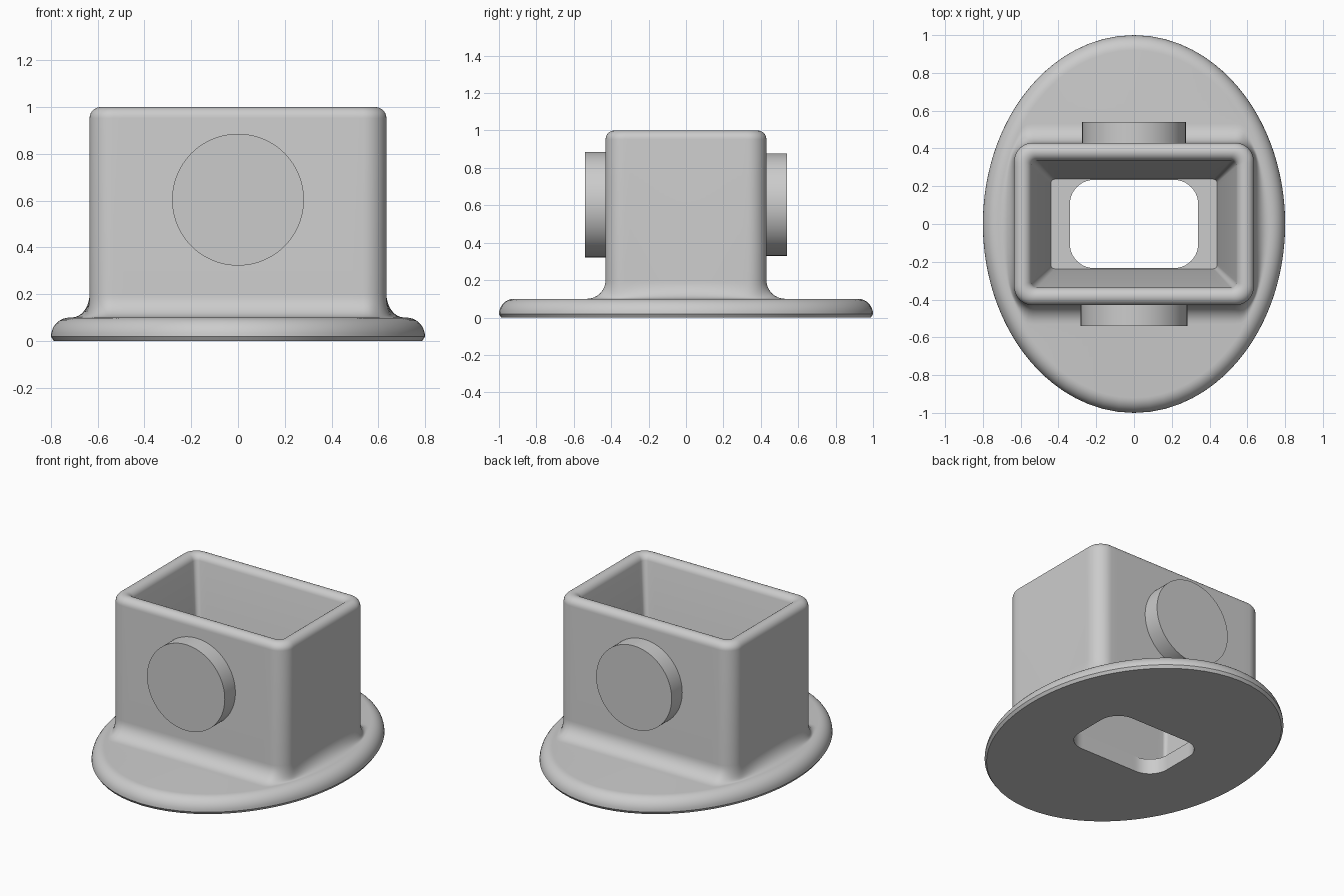
import bpy, bmesh, math

if "Cube" in bpy.data.objects:
    bpy.data.objects.remove(bpy.data.objects["Cube"])

grey = bpy.data.materials.new("light_grey")
grey.diffuse_color = (0.6, 0.6, 0.6, 1)
grey.use_nodes = True
grey.node_tree.nodes["Principled BSDF"].inputs["Base Color"].default_value = grey.diffuse_color

SIDE, CORNER = 24, 10   # segments per straight side and per rounded corner


def rounded_rect(hx, hy, r):
    """Points and outward normals of a rounded rectangle, counter-clockwise."""
    pts = []
    centres = [(hx - r, hy - r), (r - hx, hy - r), (r - hx, r - hy), (hx - r, r - hy)]
    for q, (cx, cy) in enumerate(centres):
        for i in range(CORNER + 1):
            a = math.pi / 2 * (q + i / CORNER)
            n = (math.cos(a), math.sin(a))
            pts.append((cx + r * n[0], cy + r * n[1], *n))
        nx, ny = centres[(q + 1) % 4]
        a = math.pi / 2 * (q + 1)
        n = (math.cos(a), math.sin(a))
        for i in range(1, SIDE):
            t = i / SIDE
            pts.append((cx + (nx - cx) * t + r * n[0], cy + (ny - cy) * t + r * n[1], *n))
    return pts


def flat_ring(hx, hy, r, z):
    return [(x, y, z) for x, y, _, _ in rounded_rect(hx, hy, r)]


def finish(name, bm):
    bmesh.ops.recalc_face_normals(bm, faces=bm.faces[:])
    me = bpy.data.meshes.new(name)
    bm.to_mesh(me)
    bm.free()
    ob = bpy.data.objects.new(name, me)
    bpy.context.collection.objects.link(ob)
    me.materials.append(grey)
    bpy.ops.object.select_all(action='DESELECT')
    ob.select_set(True)
    bpy.context.view_layer.objects.active = ob
    bpy.ops.object.shade_smooth_by_angle(angle=math.radians(32))
    return ob


HX, HY, R = 0.635, 0.43, 0.10      # box outline
EX, EY, EDGE = 0.80, 1.00, 0.08    # oval flange
FILLET, TOP = 0.10, 0.10
wall = rounded_rect(HX, HY, R)


def fillet_width(x, y, nx, ny):
    """Fillet reach, held inside the flat top of the oval."""
    w = FILLET
    while w > 0.01 and math.hypot((x + nx * w) / (EX - EDGE), (y + ny * w) / (EY - EDGE)) > 0.99:
        w -= 0.001
    return w


widths = [fillet_width(*p) for p in wall]
angles = [math.atan2(y + ny * w, x + nx * w) for (x, y, nx, ny), w in zip(wall, widths)]


def oval_ring(inset, z):
    a, b = EX - inset, EY - inset
    ring = []
    for t in angles:
        k = 1 / math.hypot(math.cos(t) / a, math.sin(t) / b)
        ring.append((k * math.cos(t), k * math.sin(t), z))
    return ring


rings = []
# underside, lower chamfer and rounded flange edge
rings += [oval_ring(0.012, 0), oval_ring(0, 0.018)]
for i in range(1, 9):
    a = math.pi / 2 * i / 8
    rings.append(oval_ring(EDGE * (1 - math.cos(a)), 0.018 + (TOP - 0.018) * math.sin(a)))
# concave fillet from flange to box wall
for i in range(9):
    a = math.pi / 2 * i / 8
    rings.append([(x + nx * w * (1 - math.sin(a)), y + ny * w * (1 - math.sin(a)),
                   TOP + FILLET * (1 - math.cos(a)))
                  for (x, y, nx, ny), w in zip(wall, widths)])
# rounded rim
RIM = 0.047
for i in range(13):
    a = math.pi * 0.93 * i / 12
    inset = RIM * (1 - math.cos(a))
    rings.append(flat_ring(HX - inset, HY - inset, R - inset * 0.75, 1 - RIM + RIM * math.sin(a)))
# tapered cavity, floor and through hole
rings += [flat_ring(0.44, 0.237, 0.02, 0.10),
          flat_ring(0.34, 0.234, 0.13, 0.10),
          flat_ring(0.34, 0.234, 0.13, 0.0)]

bm = bmesh.new()
loops = [[bm.verts.new(p) for p in ring] for ring in rings]
for k, lower in enumerate(loops):
    upper = loops[(k + 1) % len(loops)]
    for i in range(len(lower)):
        j = (i + 1) % len(lower)
        bm.faces.new((lower[i], lower[j], upper[j], upper[i]))
finish("flanged_box", bm)

# round bosses on the front and back walls
for name, side, radius in (("front_boss", -1, 0.282), ("back_boss", 1, 0.274)):
    bm = bmesh.new()
    bmesh.ops.create_cone(bm, cap_ends=True, segments=96, radius1=radius, radius2=radius, depth=0.13)
    for v in bm.verts:
        x, y, z = v.co
        v.co = (x, side * (0.475 + z), 0.604 + y)
    finish(name, bm)
